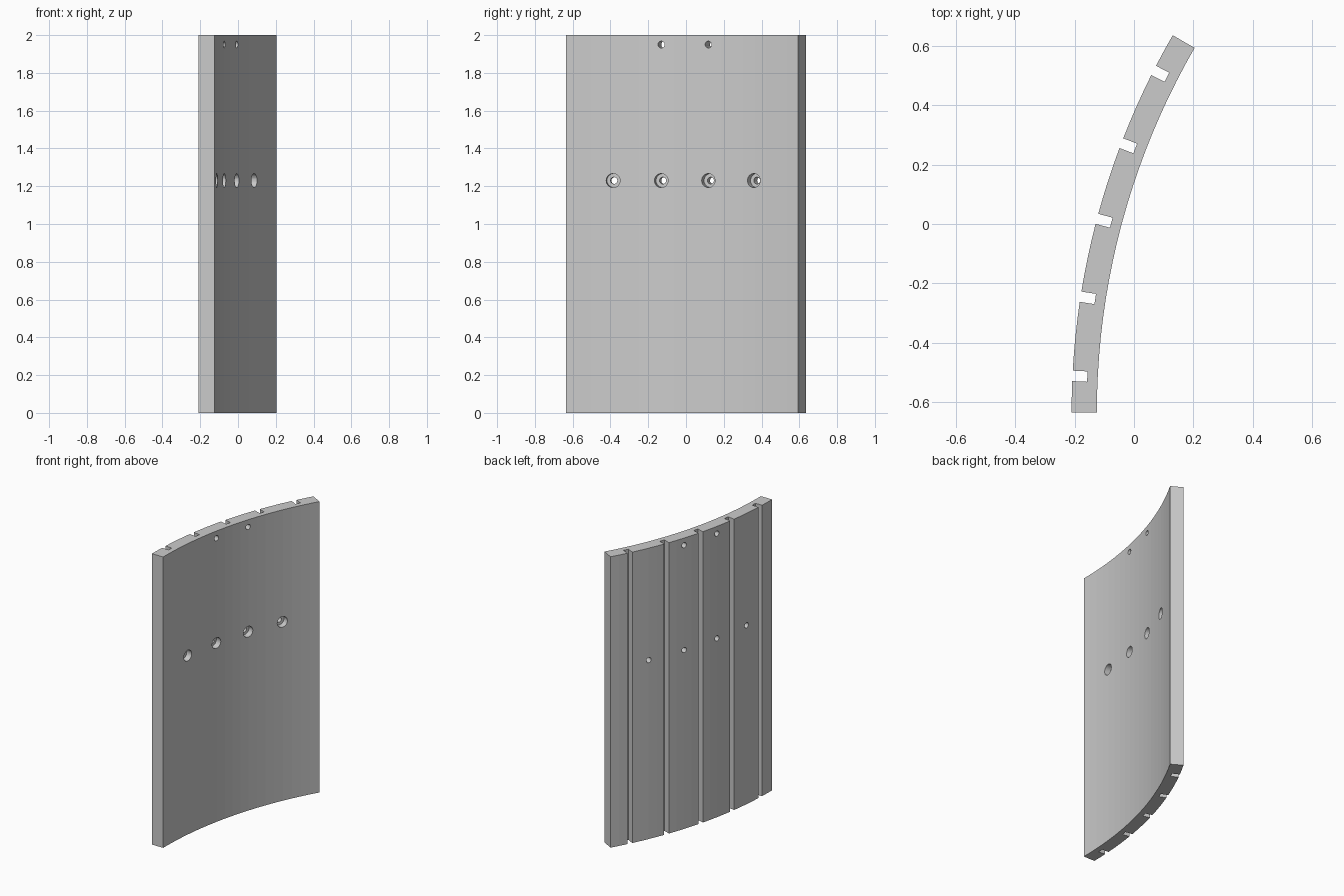
import bpy, bmesh
from math import sin, cos, radians
from mathutils import Matrix, Vector

cube = bpy.data.objects.get("Cube")
if cube:
    bpy.data.objects.remove(cube, do_unlink=True)

OUTER, INNER, HEIGHT, SWEEP = 2.54, 2.455, 2.0, 30
CENTRE = Vector((2.33, -0.635, 0))
SLOT_DEPTH, SLOT_HALF = 0.05, 0.0175

grey = bpy.data.materials.new("plain grey")
grey.use_nodes = True
GREY = (0.6, 0.6, 0.6, 1)
grey.diffuse_color = GREY
grey.node_tree.nodes["Principled BSDF"].inputs["Base Color"].default_value = GREY


def point(radius, angle, side=0, z=0):
    """Point on the curve at an angle in degrees, shifted sideways."""
    a = radians(angle)
    return CENTRE + Vector((-radius * cos(a) + side * sin(a),
                            radius * sin(a) + side * cos(a), z))


def make_object(name, bm):
    bmesh.ops.recalc_face_normals(bm, faces=bm.faces)
    mesh = bpy.data.meshes.new(name)
    bm.to_mesh(mesh)
    bm.free()
    mesh.materials.append(grey)
    obj = bpy.data.objects.new(name, mesh)
    bpy.context.collection.objects.link(obj)
    return obj


# Curved panel profile with grooves along the outer side
slots = [2.8 + 6.04 * k for k in range(5)]
profile = []
start = 0
for slot in slots + [None]:
    end = SWEEP if slot is None else slot - 0.4
    steps = max(2, round((end - start) / 1.4))
    profile += [point(OUTER, start + (end - start) * i / steps)
                for i in range(0 if slot == slots[0] else 1, steps + (slot is None))]
    if slot is not None:
        for radius, side in ((OUTER, -1), (OUTER - SLOT_DEPTH, -1),
                             (OUTER - SLOT_DEPTH, 1), (OUTER, 1)):
            profile.append(point(radius, slot, side * SLOT_HALF))
        start = slot + 0.4
profile += [point(INNER, SWEEP * i / 20) for i in range(20, -1, -1)]

bm = bmesh.new()
base = bm.faces.new([bm.verts.new(p) for p in profile])
top = bmesh.ops.extrude_face_region(bm, geom=[base])["geom"]
bmesh.ops.translate(bm, vec=(0, 0, HEIGHT),
                    verts=[v for v in top if isinstance(v, bmesh.types.BMVert)])
panel = make_object("curved_panel", bm)


# Drills for the radial holes
def drill(name, angle, z, radius, r_from, r_to):
    bm = bmesh.new()
    direction = point(r_to, angle) - point(r_from, angle)
    turn = direction.to_track_quat('Z', 'Y').to_matrix().to_4x4()
    middle = point((r_from + r_to) / 2, angle, 0, z)
    bmesh.ops.create_cone(bm, cap_ends=True, segments=32, radius1=radius,
                          radius2=radius, depth=direction.length,
                          matrix=Matrix.Translation(middle) @ turn)
    cutter = make_object(name, bm)
    cutter.hide_render = True
    cut = panel.modifiers.new(name, 'BOOLEAN')
    cut.operation, cut.solver, cut.object = 'DIFFERENCE', 'EXACT', cutter
    return cutter


cutters = []
for k in range(4):
    angle = 5.83 + 6.02 * k
    cutters.append(drill("counterbore_drill", angle, 1.23, 0.037, INNER - 0.1, INNER + 0.04))
    cutters.append(drill("bolt_hole_drill", angle, 1.23, 0.018, INNER - 0.1, OUTER + 0.1))
    if k in (1, 2):
        cutters.append(drill("top_hole_drill", angle, 1.95, 0.018, INNER - 0.1, OUTER + 0.1))

# Apply the cuts and remove the drills
bpy.context.view_layer.objects.active = panel
for name in [m.name for m in panel.modifiers]:
    bpy.ops.object.modifier_apply(modifier=name)
for cutter in cutters:
    bpy.data.objects.remove(cutter, do_unlink=True)
